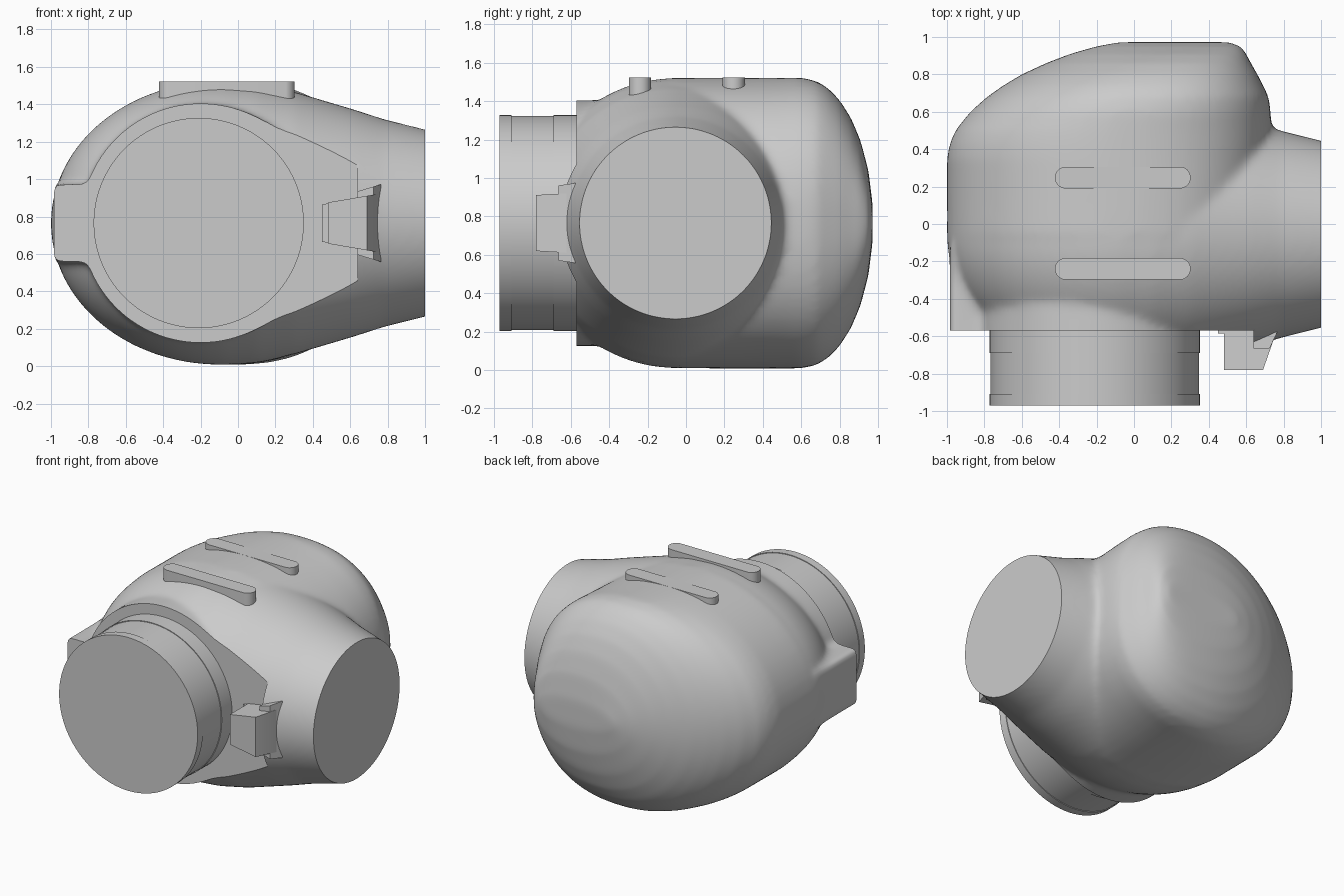
import bpy, bmesh
from math import sin, cos, pi, sqrt

if "Cube" in bpy.data.objects:
    bpy.data.objects.remove(bpy.data.objects["Cube"])

MID = 0.765      # height of the symmetry plane
AXIS_Y = -0.055  # depth of the outlet axis

grey = bpy.data.materials.new("plain_grey")
grey.use_nodes = True
grey.diffuse_color = (0.6, 0.6, 0.6, 1)
grey.node_tree.nodes["Principled BSDF"].inputs["Base Color"].default_value = (0.6, 0.6, 0.6, 1)


def loft(bm, rings):
    """Skin a closed tube through equal rings of points and cap both ends."""
    loops = [[bm.verts.new(p) for p in ring] for ring in rings]
    n = len(loops[0])
    faces = [bm.faces.new((a[i], a[(i + 1) % n], b[(i + 1) % n], b[i]))
             for a, b in zip(loops, loops[1:]) for i in range(n)]
    faces += [bm.faces.new(loops[0][::-1]), bm.faces.new(loops[-1])]
    bmesh.ops.recalc_face_normals(bm, faces=faces)


def make(name, *lofts):
    bm = bmesh.new()
    for rings in lofts:
        loft(bm, rings)
    mesh = bpy.data.meshes.new(name)
    bm.to_mesh(mesh)
    bm.free()
    mesh.materials.append(grey)
    obj = bpy.data.objects.new(name, mesh)
    bpy.context.collection.objects.link(obj)
    return obj


def shade(obj, angle=35):
    bpy.ops.object.select_all(action='DESELECT')
    obj.select_set(True)
    bpy.context.view_layer.objects.active = obj
    bpy.ops.object.convert(target='MESH')
    bpy.ops.object.shade_smooth_by_angle(angle=angle * pi / 180)


def turn(n):
    return [2 * pi * i / n for i in range(n)]


def disc_x(x, r):
    return [(x, AXIS_Y + r * cos(t), MID + r * sin(t)) for t in turn(96)]


def disc_y(x, y, r):
    return [(x + r * cos(t), y, MID + r * sin(t)) for t in turn(96)]


def box(x0, x1, y0, y1, z0, z1):
    return [[(x0, y0, z), (x1, y0, z), (x1, y1, z), (x0, y1, z)] for z in (z0, z1)]


def rear_slice(y, x0, x1):
    """Egg-shaped section: elliptical on one side, fuller on the other."""
    h = 0.757 * sqrt(1 - (max(y - 0.6, 0) / 0.375) ** 2)
    peak = x0 + 0.53 * (x1 - x0)
    ring = []
    for t in turn(96):
        c, s = cos(t), sin(t)
        p, width = (2 / 2.4, x1 - peak) if c > 0 else (1, peak - x0)
        ring.append((peak + width * (abs(c) ** p if c > 0 else c), y,
                     MID + h * abs(s) ** p * (1 if s > 0 else -1)))
    return ring


# Main casing: turned front half with tapering outlet, extruded rear dome, port boss, side lug
turned = [disc_x(-0.08 - 0.92 * cos(a), 0.755 * sin(a))
          for a in [0.06 + i * (pi / 2 - 0.06) / 16 for i in range(17)]]
turned += [disc_x(x, r) for x, r in
           [(0.1, 0.742), (0.3, 0.702), (0.62, 0.607), (0.78, 0.555), (1.0, 0.5), (1.12, 0.47)]]
rear = [rear_slice(*s) for s in [
    (-0.06, -1, 0.7), (0.35, -1, 0.73), (0.43, -0.985, 0.735), (0.5, -0.955, 0.735),
    (0.6, -0.875, 0.73), (0.68, -0.785, 0.72), (0.74, -0.7, 0.69), (0.8, -0.6, 0.66),
    (0.86, -0.47, 0.625), (0.91, -0.34, 0.6), (0.95, -0.2, 0.57), (0.972, -0.08, 0.51)]]
boss = [disc_y(-0.2, -0.72, 0.64), disc_y(-0.2, -0.25, 0.64)]
lug = box(-0.985, -0.5, -0.72, -0.12, 0.56, 0.97)
casing = make("casing", turned, rear, boss, lug)

# Blend the casing, then cut the flat front face and the outlet end
blend = casing.modifiers.new("blend", 'REMESH')
blend.mode = 'VOXEL'
blend.voxel_size = 0.022
soften = casing.modifiers.new("soften", 'SMOOTH')
soften.factor = 0.5
soften.iterations = 9
cutters = [make("front_cutter", box(-2, 0.64, -2, -0.57, -1, 3)),
           make("outlet_cutter", box(1, 2, -2, 2, -1, 3))]
for cutter in cutters:
    cutter.hide_render = True
    cut = casing.modifiers.new(cutter.name, 'BOOLEAN')
    cut.operation = 'DIFFERENCE'
    cut.solver = 'EXACT'
    cut.object = cutter
shade(casing)
for cutter in cutters:
    bpy.data.objects.remove(cutter)

# Front port with a shallow band turned into it
port = make("front_port", [disc_y(-0.21, y, r) for y, r in [
    (-0.5, 0.562), (-0.69, 0.562), (-0.69, 0.557), (-0.91, 0.557), (-0.91, 0.562), (-0.97, 0.562)]])
shade(port)

# Two rounded ribs on top
for name, y in (("rear_rib", 0.248), ("front_rib", -0.24)):
    outline = [((0.245 if cos(t) > 0 else -0.365) + 0.058 * cos(t), y + 0.058 * sin(t))
               for t in turn(32)]
    shade(make(name, [[(x, v, z) for x, v in outline] for z in (1.38, 1.522)]))


def wedge(points, half, flare):
    """Plan outline extruded both ways, growing taller towards the outlet."""
    return [[(x, y, MID + side * (half + flare * (x - points[0][0]))) for x, y in points]
            for side in (-1, 1)]


# Latch between the port and the outlet
latch = make("latch",
             wedge([(0.48, -0.5), (0.48, -0.78), (0.69, -0.78), (0.76, -0.58), (0.76, -0.5)], 0.11, 0.17),
             wedge([(0.64, -0.5), (0.64, -0.665), (0.725, -0.665), (0.765, -0.58), (0.765, -0.5)], 0.17, 0.3),
             wedge([(0.45, -0.5), (0.45, -0.585), (0.64, -0.585), (0.64, -0.5)], 0.1, 0.17))
shade(latch, 20)
